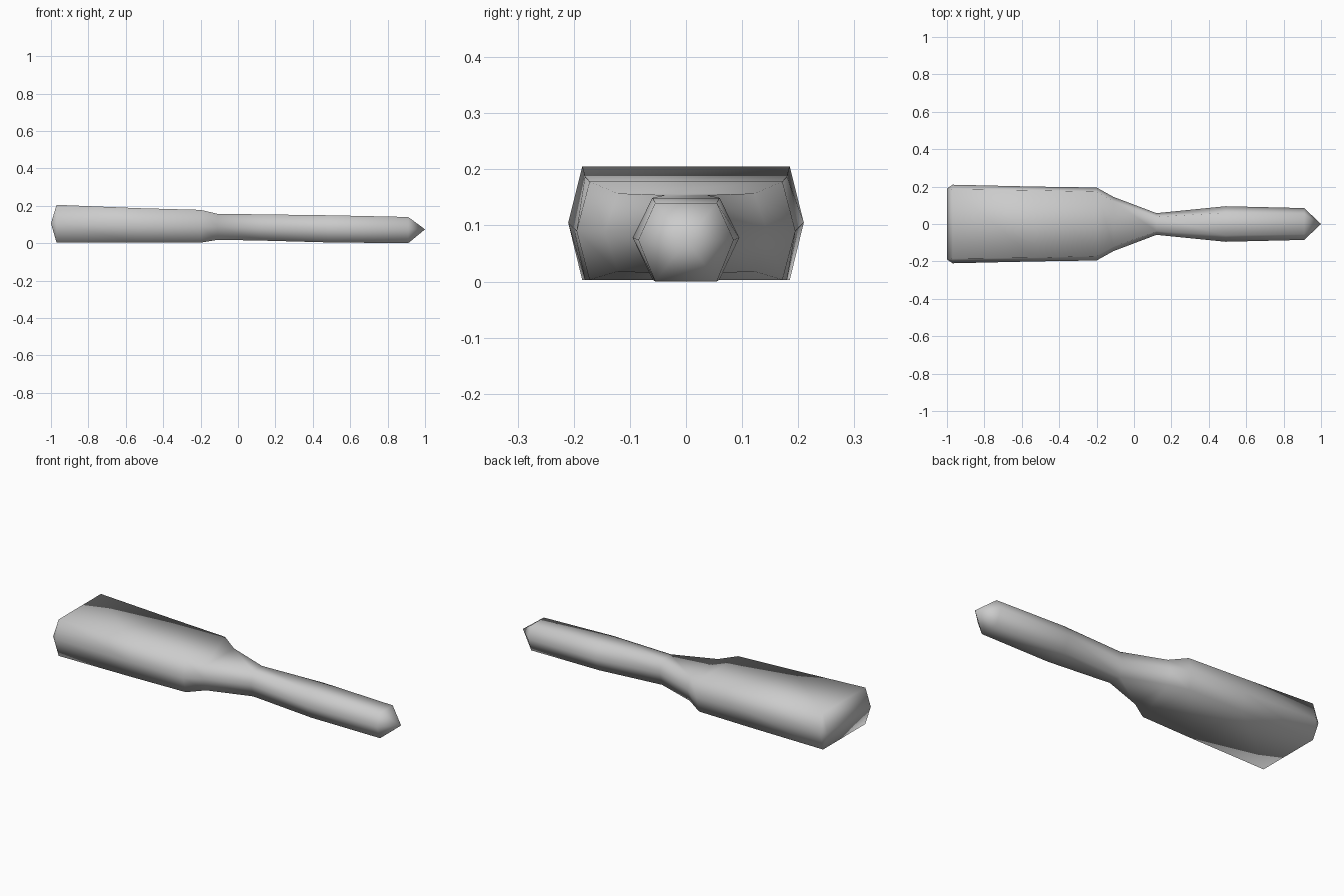
import bpy, bmesh

cube = bpy.data.objects.get("Cube")
if cube:
    bpy.data.objects.remove(cube, do_unlink=True)

grey = bpy.data.materials.new("plain grey")
grey.use_nodes = True
colour = (0.6, 0.6, 0.6, 1)
grey.diffuse_color = colour
grey.node_tree.nodes["Principled BSDF"].inputs["Base Color"].default_value = colour

# Hexagonal sections: x, half width at middle, half width at top, bottom, middle, top
sections = [
    (-0.97, 0.21, 0.185, 0.003, 0.105, 0.205),
    (-0.53, 0.20, 0.18, 0.003, 0.095, 0.187),
    (-0.20, 0.195, 0.172, 0.003, 0.09, 0.178),
    (-0.11, 0.145, 0.122, 0.018, 0.09, 0.157),
    (0.12, 0.058, 0.038, 0.014, 0.085, 0.154),
    (0.49, 0.095, 0.06, 0.004, 0.078, 0.149),
    (0.91, 0.085, 0.055, 0.0, 0.074, 0.14),
]

bm = bmesh.new()
rings = []
for x, mid, top, z0, zm, z1 in sections:
    outline = [(mid, zm), (top, z1), (-top, z1), (-mid, zm), (-top, z0), (top, z0)]
    rings.append([bm.verts.new((x, y, z)) for y, z in outline])

# Head, neck and handle walls
for a, b in zip(rings, rings[1:]):
    for i in range(6):
        j = (i + 1) % 6
        bm.faces.new((a[i], a[j], b[j], b[i]))

# Pointed handle end
tip = bm.verts.new((1, 0, 0.074))
for i in range(6):
    bm.faces.new((rings[-1][i], rings[-1][(i + 1) % 6], tip))

# Head end, closed to a horizontal ridge
left, right = [bm.verts.new((-1, y, 0.105)) for y in (0.19, -0.19)]
r = rings[0]
for face in ((r[1], r[2], right, left), (r[4], r[5], left, right),
             (r[0], r[1], left), (r[5], r[0], left),
             (r[2], r[3], right), (r[3], r[4], right)):
    bm.faces.new(face)

bmesh.ops.recalc_face_normals(bm, faces=bm.faces[:])
for f in bm.faces:
    f.smooth = True
mesh = bpy.data.meshes.new("brush_body")
bm.to_mesh(mesh)
bm.free()
mesh.materials.append(grey)
bpy.context.collection.objects.link(bpy.data.objects.new("brush_body", mesh))
